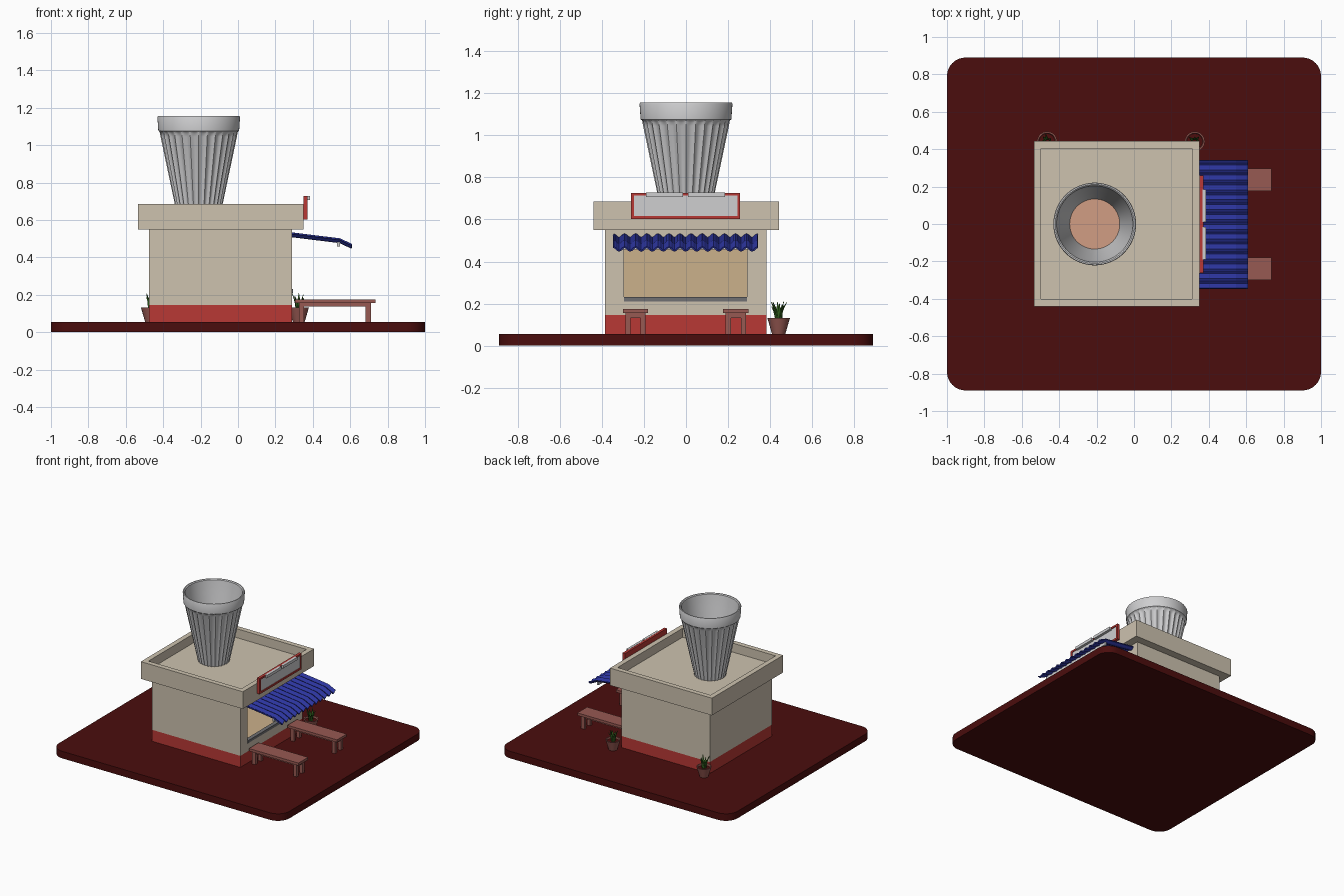
import bpy, bmesh, math, random
from mathutils import Vector

if "Cube" in bpy.data.objects:
    bpy.data.objects.remove(bpy.data.objects["Cube"])

random.seed(4)


def mat(name, r, g, b):
    m = bpy.data.materials.new(name)
    m.diffuse_color = (r, g, b, 1)
    m.use_nodes = True
    m.node_tree.nodes["Principled BSDF"].inputs["Base Color"].default_value = m.diffuse_color
    return m


MAROON = mat("maroon", 0.07, 0.004, 0.004)
RED = mat("red", 0.48, 0.04, 0.035)
STONE = mat("stone", 0.61, 0.54, 0.43)
TAN = mat("tan", 0.60, 0.44, 0.26)
BLUE = mat("blue", 0.025, 0.035, 0.34)
BROWN = mat("dusty_brown", 0.31, 0.10, 0.085)
GREEN = mat("leaf_green", 0.035, 0.13, 0.015)
GREY = mat("light_grey", 0.62, 0.62, 0.63)
DARK = mat("mid_grey", 0.16, 0.16, 0.17)
TEA = mat("milky_tea", 0.64, 0.34, 0.23)


def finish(bm, name, *mats, smooth=None, fix=True):
    if fix:
        bmesh.ops.recalc_face_normals(bm, faces=bm.faces)
    me = bpy.data.meshes.new(name)
    bm.to_mesh(me)
    bm.free()
    ob = bpy.data.objects.new(name, me)
    bpy.context.collection.objects.link(ob)
    for m in mats:
        me.materials.append(m)
    if smooth:
        bpy.ops.object.select_all(action='DESELECT')
        ob.select_set(True)
        bpy.context.view_layer.objects.active = ob
        bpy.ops.object.shade_smooth_by_angle(angle=math.radians(smooth))
    return ob


def add_box(bm, x, y, z):
    vs = bmesh.ops.create_cube(bm, size=1)["verts"]
    for v in vs:
        v.co = [(a + b) / 2 + c * (b - a) for c, (a, b) in zip(v.co, (x, y, z))]
    return vs


def box(name, m, *boxes):
    bm = bmesh.new()
    for b in boxes:
        add_box(bm, *b)
    return finish(bm, name, m)


def lathe(name, profile, cx, cy, n, m, smooth=30, flutes=0):
    """Profile rows are (radius, z, flute depth); ends are capped."""
    bm = bmesh.new()
    rings = []
    for r, z, d in profile:
        ring = []
        for i in range(n):
            a = 2 * math.pi * i / n
            rr = r - d * abs(math.sin(a * flutes / 2))
            ring.append(bm.verts.new((cx + rr * math.cos(a), cy + rr * math.sin(a), z)))
        rings.append(ring)
    for a, b in zip(rings, rings[1:]):
        for i in range(n):
            j = (i + 1) % n
            bm.faces.new((a[i], a[j], b[j], b[i]))
    bm.faces.new(rings[0][::-1])
    bm.faces.new(rings[-1])
    return finish(bm, name, *([m] if m else []), smooth=smooth)


# Ground slab with rounded corners
bm = bmesh.new()
add_box(bm, (-1, 1), (-0.89, 0.89), (0, 0.055))
upright = [e for e in bm.edges if abs(e.verts[0].co.z - e.verts[1].co.z) > 0.01]
bmesh.ops.bevel(bm, geom=upright, offset=0.1, segments=8, profile=0.5, affect='EDGES')
finish(bm, "ground_slab", MAROON, smooth=30)

# Kiosk body: serving window cut into the right face, room behind it
bm = bmesh.new()
add_box(bm, (-0.475, 0.29), (-0.385, 0.383), (0.05, 0.56))
side = max(bm.faces, key=lambda f: f.calc_center_median().x)
bmesh.ops.inset_region(bm, faces=[side], thickness=0.05)
for v in side.verts:
    v.co.y = 0.29 if v.co.y > 0 else -0.295
    v.co.z = 0.50 if v.co.z > 0.3 else 0.21
room = bmesh.ops.extrude_discrete_faces(bm, faces=[side])["faces"][0]
for v in room.verts:
    v.co.x = -0.3
bmesh.ops.bisect_plane(bm, geom=bm.verts[:] + bm.edges[:] + bm.faces[:],
                       plane_co=(0, 0, 0.145), plane_no=(0, 0, 1))
bmesh.ops.recalc_face_normals(bm, faces=bm.faces)
for f in bm.faces:
    c = f.calc_center_median()
    inside = all(abs(v.co.y) < 0.3 for v in f.verts)
    f.material_index = 1 if c.z < 0.145 else 2 if inside else 0
finish(bm, "kiosk_body", STONE, RED, TAN)
box("window_sill", DARK, ((0.262, 0.293), (-0.295, 0.29), (0.21, 0.23)))

# Overhanging parapet with sunken roof
bm = bmesh.new()
add_box(bm, (-0.535, 0.35), (-0.44, 0.443), (0.55, 0.685))
top = max(bm.faces, key=lambda f: f.calc_center_median().z)
bmesh.ops.inset_region(bm, faces=[top], thickness=0.055)
floor = bmesh.ops.extrude_discrete_faces(bm, faces=[top])["faces"][0]
for v in floor.verts:
    v.co.z = 0.615
finish(bm, "roof_parapet", STONE)

# Giant fluted glass on the roof and its drink
CX = -0.21
lathe("roof_glass", [(0.112, 0.613, 0.007), (0.128, 0.685, 0.009), (0.204, 1.045, 0.012),
                     (0.207, 1.062, 0.006), (0.209, 1.072, 0), (0.216, 1.076, 0),
                     (0.221, 1.15, 0), (0.218, 1.156, 0), (0.211, 1.156, 0),
                     (0.204, 1.15, 0), (0.19, 1.06, 0), (0.13, 0.78, 0)],
      CX, 0, 168, GREY, 35, 28)
lathe("drink", [(0.132, 0.785, 0), (0.134, 0.797, 0)], CX, 0, 48, TEA)

# Sign board: red frame, pale panel and two lamp bars
box("sign_frame", RED, ((0.35, 0.362), (-0.262, 0.258), (0.603, 0.727)),
    *[((0.355, 0.372), (-0.262, 0.258), (z, z + 0.014)) for z in (0.603, 0.713)],
    *[((0.355, 0.372), (y, y + 0.014), (0.603, 0.727)) for y in (-0.262, 0.244)])
box("sign_panel", GREY, ((0.361, 0.366), (-0.25, 0.246), (0.615, 0.715)))
box("sign_lamps", GREY, *[((0.366, 0.386), (y, y + 0.175), (0.706, 0.728))
                          for y in (-0.19, 0.01)])

# Corrugated awning: wave across y, swept along a bent slope
bm = bmesh.new()
WAVES, STEP = 13, 6
rows = []
for x, z in ((0.285, 0.521), (0.545, 0.489), (0.608, 0.459)):
    rows.append([bm.verts.new((x, -0.345 + 0.686 * i / (WAVES * STEP),
                               z + 0.009 * math.cos(2 * math.pi * i / STEP)))
                 for i in range(WAVES * STEP + 1)])
for a, b in zip(rows, rows[1:]):
    for i in range(WAVES * STEP):
        bm.faces.new((a[i], b[i], b[i + 1], a[i + 1]))
awning = finish(bm, "awning", BLUE)
sol = awning.modifiers.new("thickness", 'SOLIDIFY')
sol.thickness, sol.offset = 0.008, 0
box("awning_rail", GREY, ((0.53, 0.545), (-0.33, 0.326), (0.458, 0.482)))

# Two benches
for k, y in enumerate((-0.24, 0.237)):
    parts = [((0.305, 0.735), (y - 0.06, y + 0.06), (0.155, 0.175))]
    for lx in (0.325, 0.683):
        parts.append(((lx, lx + 0.027), (y - 0.045, y + 0.045), (0.132, 0.156)))
        for s in (-1, 1):
            ly = y + s * 0.036
            parts.append(((lx, lx + 0.027), (ly - 0.012, ly + 0.012), (0.05, 0.156)))
    for s in (-1, 1):
        ly = y + s * 0.036
        parts.append(((0.33, 0.70), (ly - 0.006, ly + 0.006), (0.138, 0.156)))
    box(f"bench_{k + 1}", BROWN, *parts)

# Potted plants behind the kiosk
for k, px in enumerate((-0.465, 0.325)):
    py = 0.441
    lathe(f"pot_{k + 1}", [(0.031, 0.053, 0), (0.054, 0.132, 0), (0.046, 0.132, 0),
                           (0.042, 0.118, 0)], px, py, 20, BROWN)
    lathe(f"soil_{k + 1}", [(0.042, 0.115, 0), (0.043, 0.12, 0)], px, py, 20, MAROON)
    bm = bmesh.new()
    for n in range(8):
        ang = 2 * math.pi * n / 8 + random.uniform(-0.2, 0.2)
        out = Vector((math.cos(ang), math.sin(ang), 0))
        across = Vector((-out.y, out.x, 0))
        lean, h = random.uniform(0.012, 0.032), random.uniform(0.065, 0.095)
        prev = None
        for i in range(5):
            t = i / 4
            w = 0.009 * (1 - t ** 2) + 0.0008
            c = Vector((px, py, 0.117 + h * t)) + out * (0.012 + lean * t * t)
            pair = [bm.verts.new(c - across * w), bm.verts.new(c + across * w)]
            if prev:
                bm.faces.new((prev[0], prev[1], pair[1], pair[0]))
            prev = pair
    plant = finish(bm, f"plant_leaves_{k + 1}", GREEN)
    plant.modifiers.new("thickness", 'SOLIDIFY').thickness = 0.003
